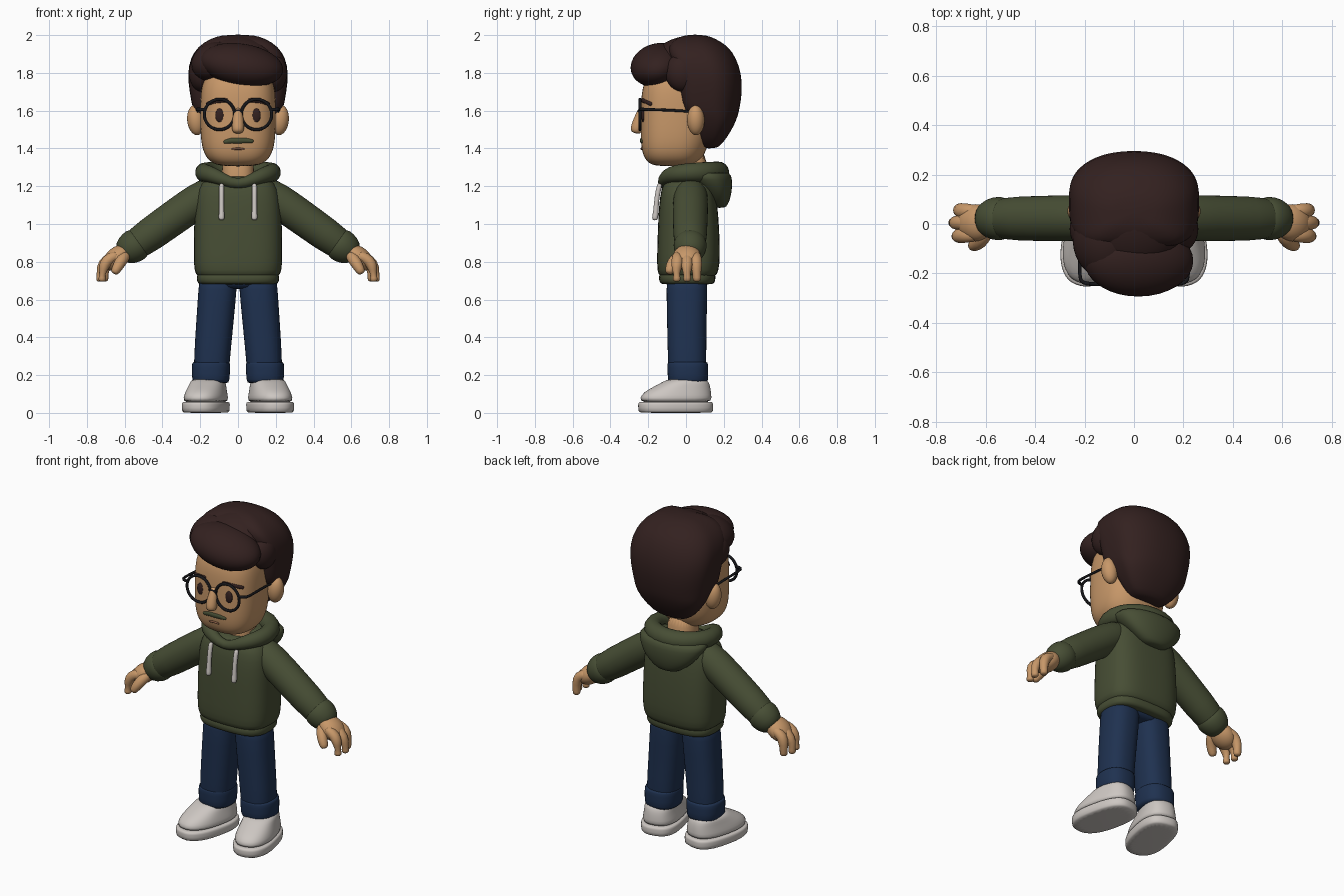
import bpy, bmesh, math
from mathutils import Vector, Euler, Matrix
from mathutils.bvhtree import BVHTree

cube = bpy.data.objects.get("Cube")
if cube:
    bpy.data.objects.remove(cube, do_unlink=True)


def material(name, rgb):
    m = bpy.data.materials.new(name)
    m.use_nodes = True
    m.diffuse_color = (*rgb, 1)
    m.node_tree.nodes["Principled BSDF"].inputs["Base Color"].default_value = (*rgb, 1)
    return m


SKIN = material("skin", (.57, .31, .14))
HAIR = material("dark brown hair", (.033, .015, .014))
GREEN = material("olive fabric", (.063, .076, .035))
DENIM = material("blue denim", (.0135, .031, .08))
WHITE = material("off white", (.61, .57, .54))
BLACK = material("black frame", (.008, .008, .01))
LIP = material("lip line", (.25, .11, .06))


def finish(name, bm, mat, mirror=False, level=0):
    bmesh.ops.recalc_face_normals(bm, faces=bm.faces)
    mesh = bpy.data.meshes.new(name)
    bm.to_mesh(mesh)
    bm.free()
    for p in mesh.polygons:
        p.use_smooth = True
    mesh.materials.append(mat)
    ob = bpy.data.objects.new(name, mesh)
    bpy.context.collection.objects.link(ob)
    if level:
        ob.modifiers.new("Subdivision", "SUBSURF").levels = level
        ob.modifiers[-1].render_levels = level
    if mirror:
        ob.modifiers.new("Mirror", "MIRROR")
    return ob


def skin_rings(name, rings, mat, closed=False, mirror=False, level=1, matrix=None):
    """Join rings of points into one surface."""
    bm = bmesh.new()
    vs = [[bm.verts.new(p) for p in r] for r in rings]
    n = len(vs[0])
    pairs = list(zip(vs, vs[1:])) + ([(vs[-1], vs[0])] if closed else [])
    for a, b in pairs:
        for i in range(n):
            j = (i + 1) % n
            bm.faces.new((a[i], a[j], b[j], b[i]))
    if not closed:
        bm.faces.new(vs[0])
        bm.faces.new(vs[-1])
    if matrix:
        bm.transform(matrix)
    return finish(name, bm, mat, mirror, level)


def loft(name, sections, mat, ef=2.4, eb=2.4, n=28, **kw):
    """Stack of level sections (z, centre x, half width, front y, back y)."""
    rings = []
    for z, cx, rx, y0, y1 in sections:
        ring = []
        for i in range(n):
            a = 2 * math.pi * i / n
            c, s = math.cos(a), math.sin(a)
            p = 2 / (ef if s < 0 else eb)
            ring.append(Vector((cx + rx * math.copysign(abs(c) ** p, c),
                                (y0 + y1) / 2 + (y1 - y0) / 2 * math.copysign(abs(s) ** p, s), z)))
        rings.append(ring)
    return skin_rings(name, rings, mat, **kw)


def tube(name, pts, radii, mat, closed=False, n=12, **kw):
    """Round tube along points, with rounded ends when open."""
    pts, radii = [Vector(p) for p in pts], list(radii)
    if not closed:
        t0, t1 = (pts[0] - pts[1]).normalized(), (pts[-1] - pts[-2]).normalized()
        pts = [pts[0] + t0 * radii[0] * .6] + pts + [pts[-1] + t1 * radii[-1] * .6]
        radii = [radii[0] * .6] + radii + [radii[-1] * .6]
    rings, k = [], len(pts)
    for i, (p, r) in enumerate(zip(pts, radii)):
        a = pts[(i - 1) % k] if closed else pts[max(i - 1, 0)]
        b = pts[(i + 1) % k] if closed else pts[min(i + 1, k - 1)]
        q = (b - a).to_track_quat('Z', 'Y')
        rings.append([p + q @ Vector((r * math.cos(2 * math.pi * j / n),
                                      r * math.sin(2 * math.pi * j / n), 0)) for j in range(n)])
    return skin_rings(name, rings, mat, closed=closed, **kw)


def blob(name, centre, radii, mat, rot=(0, 0, 0), mirror=False):
    bm = bmesh.new()
    turn = Euler([math.radians(d) for d in rot]).to_matrix().to_4x4()
    bmesh.ops.create_uvsphere(bm, u_segments=32, v_segments=20, radius=1,
                              matrix=Matrix.Translation(centre) @ turn @ Matrix.Diagonal((*radii, 1)))
    return finish(name, bm, mat, mirror)


# Head, neck and ears
head = loft("head", [(1.305, 0, .09, -.16, .03), (1.325, 0, .145, -.205, .07), (1.37, 0, .182, -.232, .1),
                     (1.45, 0, .2, -.242, .13), (1.6, 0, .202, -.24, .14), (1.72, 0, .198, -.236, .14),
                     (1.8, 0, .17, -.2, .12), (1.86, 0, .1, -.12, .08)], SKIN, ef=2.7, level=2)
loft("neck", [(1.12, 0, .09, -.07, .12), (1.25, 0, .085, -.06, .115), (1.4, 0, .085, -.05, .11)], SKIN)
blob("ear", (.222, .052, 1.55), (.047, .046, .08), SKIN, (0, 6, -8), mirror=True)
tube("nose", [(0, -.235, 1.6), (0, -.25, 1.55), (0, -.262, 1.5)], [.022, .03, .036], SKIN, level=2)

# Hair: swept-back shell and front quiff
loft("hair_back", [(1.4, 0, .08, .09, .16), (1.42, 0, .13, .075, .19), (1.5, 0, .195, .06, .245),
                   (1.56, 0, .222, .04, .27), (1.59, 0, .236, -.025, .28), (1.7, 0, .258, -.035, .3),
                   (1.8, 0, .268, -.05, .293), (1.88, 0, .252, -.09, .265), (1.94, 0, .212, -.1, .225),
                   (1.98, 0, .15, -.06, .16), (2.003, 0, .08, 0, .1)], HAIR, ef=5, eb=2.2, n=36)
blob("hair_quiff", (.02, -.15, 1.842), (.222, .145, .11), HAIR, (14, 9, 0))
blob("hair_side_sweep", (-.125, -.07, 1.86), (.125, .15, .1), HAIR, (10, -20, 0))
blob("hair_crown", (.0, .0, 1.885), (.2, .19, .11), HAIR, (12, 0, 0))
blob("hair_temple", (.19, -.02, 1.8), (.07, .09, .1), HAIR, (10, 0, 0), mirror=True)

# Facial details laid on the face
face = BVHTree.FromObject(head, bpy.context.evaluated_depsgraph_get())


def on_face(x, z, sink):
    hit = face.ray_cast(Vector((x, -1, z)), Vector((0, 1, 0)))[0]
    return Vector((x, hit.y + sink, z))


def stroke(name, pts, radii, mat, mirror=False):
    tube(name, [on_face(x, z, r - .008) for (x, z), r in zip(pts, radii)], radii, mat, mirror=mirror)


blob("eye", on_face(.096, 1.575, .002), (.024, .01, .037), HAIR, mirror=True)
stroke("eyebrow", [(.06, 1.655), (.11, 1.652), (.16, 1.635)], [.016, .017, .013], HAIR, mirror=True)
stroke("moustache", [(-.07, 1.434), (-.035, 1.444), (0, 1.441), (.035, 1.444), (.075, 1.438)],
       [.012, .02, .02, .02, .012], GREEN)
stroke("mouth", [(-.03, 1.396), (0, 1.4), (.03, 1.396)], [.006] * 3, LIP)

# Glasses
rim = [(.098 + .081 * math.cos(2 * math.pi * i / 28), 1.58 + .081 * math.sin(2 * math.pi * i / 28)) for i in range(28)]
rings = []
for i, (x, z) in enumerate(rim):
    out = Vector((x - .098, 0, z - 1.58)).normalized()
    rings.append([Vector((x, -.243, z)) + out * .009 * math.cos(a) + Vector((0, .009 * math.sin(a), 0))
                  for a in [math.pi * j / 4 for j in range(8)]])
skin_rings("glasses_rim", rings, BLACK, closed=True, mirror=True)
tube("glasses_bridge", [(-.022, -.245, 1.595), (0, -.252, 1.602), (.022, -.245, 1.595)], [.008] * 3, BLACK)
tube("glasses_temple", [(.172, -.243, 1.605), (.212, -.238, 1.608), (.222, -.215, 1.607),
                        (.216, -.08, 1.603), (.212, .03, 1.595)], [.009, .009, .008, .007, .007], BLACK, mirror=True)

# Hoodie body and waistband
loft("hoodie_body", [(.715, 0, .205, -.13, .145), (.73, 0, .225, -.148, .165), (.78, 0, .236, -.155, .18),
                     (.9, 0, .235, -.152, .18), (1.05, 0, .232, -.147, .172), (1.15, 0, .225, -.138, .16),
                     (1.22, 0, .2, -.122, .145), (1.26, 0, .13, -.08, .12)], GREEN, ef=3, eb=3)
loft("hoodie_waistband", [(.68, 0, .19, -.115, .13), (.683, 0, .214, -.138, .15), (.71, 0, .221, -.146, .158),
                          (.74, 0, .217, -.14, .155), (.745, 0, .19, -.12, .14)], GREEN, ef=3, eb=3)

# Hood: rolled opening and hanging back
tube("hood_opening", [(0, -.118, 1.205), (.075, -.122, 1.235), (.15, -.085, 1.265), (.19, -.01, 1.272),
                      (.175, .09, 1.275), (.1, .16, 1.275), (0, .18, 1.272), (-.1, .16, 1.275),
                      (-.175, .09, 1.275), (-.19, -.01, 1.272), (-.15, -.085, 1.265), (-.075, -.122, 1.235)],
     [.026, .034, .045, .05, .055, .058, .06, .058, .055, .05, .045, .034], GREEN, closed=True)
loft("hood_back", [(1.085, 0, .05, .15, .205), (1.1, 0, .09, .13, .222), (1.15, 0, .155, .1, .24),
                   (1.21, 0, .2, .04, .246), (1.26, 0, .222, -.02, .242), (1.28, 0, .2, 0, .22)], GREEN, eb=2.1)
blob("shirt_collar", (0, -.02, 1.19), (.11, .1, .055), DENIM)
tube("drawstring", [(.087, -.14, 1.205), (.087, -.154, 1.15), (.087, -.16, 1.06), (.087, -.164, 1.03)],
     [.015, .013, .014, .018], WHITE, mirror=True)

# Front pocket
bm = bmesh.new()
grid = []
for v in [0, .12, .25, .45, .65, .85, 1]:
    w = .222 - .09 * max(0, (v - .25) / .75) - (.012 if v == 0 else 0)
    grid.append([bm.verts.new((w * u / 8, -.183 + .1 * abs(w * u / 8 / .225) ** 4 + .012 * v, .748 + .2 * v))
                 for u in range(-8, 9)])
for a, b in zip(grid, grid[1:]):
    for i in range(16):
        bm.faces.new((a[i], a[i + 1], b[i + 1], b[i]))
bmesh.ops.solidify(bm, geom=bm.faces[:], thickness=.05)
pocket = finish("front_pocket", bm, GREEN)
# Keep the padding behind the pocket's front surface
if max(v.co.y for v in pocket.data.vertices) < -.08:
    for v in pocket.data.vertices:
        v.co.y += .05
pocket.modifiers.new("Subdivision", "SUBSURF").levels = 1

# Sleeves and cuffs
tube("sleeve", [(.13, .025, 1.17), (.2, .025, 1.134), (.38, .022, 1.005), (.54, .022, .891)],
     [.085, .096, .092, .09], GREEN, n=20, mirror=True)
tube("sleeve_cuff", [(.52, .022, .905), (.54, .022, .891), (.585, .022, .859)], [.08, .092, .084],
     GREEN, n=20, mirror=True)

# Hands
blob("palm", (.64, .005, .822), (.085, .075, .056), SKIN, (0, 38, 0), mirror=True)
for name, y, reach in (("index_finger", -.045, .0), ("middle_finger", .005, .012), ("little_finger", .052, -.01)):
    tube(name, [(.65, y, .83), (.695, y, .81), (.718 + reach, y * 1.1, .762), (.718 + reach, y * 1.1, .71)],
         [.03, .033, .031, .027], SKIN, mirror=True)
tube("thumb", [(.6, -.035, .83), (.625, -.075, .795), (.65, -.088, .75)], [.034, .032, .026], SKIN, mirror=True)

# Jeans
loft("jeans_hips", [(.655, 0, .15, -.08, .09), (.675, 0, .195, -.105, .115), (.76, 0, .205, -.11, .12)], DENIM)
loft("jeans_leg", [(.15, .142, .09, -.09, .105), (.26, .14, .095, -.096, .108), (.45, .125, .099, -.1, .108),
                   (.68, .106, .102, -.105, .115), (.74, .104, .1, -.1, .11)], DENIM, mirror=True)
loft("jeans_turn_up", [(.155, .143, .09, -.088, .11), (.165, .144, .1, -.097, .118), (.25, .143, .102, -.099, .118),
                       (.268, .142, .1, -.098, .116), (.272, .141, .085, -.085, .1)], DENIM, mirror=True)

# Shoes turned slightly outward
turn = Matrix.Translation((.172, -.055, 0)) @ Matrix.Rotation(math.radians(13), 4, 'Z')
loft("shoe_sole", [(0, 0, .105, -.19, .19), (.004, 0, .115, -.2, .2), (.05, 0, .117, -.203, .2),
                   (.058, 0, .112, -.197, .196), (.06, 0, .09, -.17, .17)], WHITE, ef=2.4, eb=2.8,
     mirror=True, matrix=turn)
loft("shoe_upper", [(.05, 0, .108, -.192, .192), (.08, 0, .109, -.193, .192), (.11, 0, .102, -.172, .19),
                    (.14, 0, .094, -.115, .185), (.168, 0, .089, -.06, .175), (.182, 0, .075, -.03, .155)],
     WHITE, ef=2.3, eb=2.6, mirror=True, matrix=turn)
